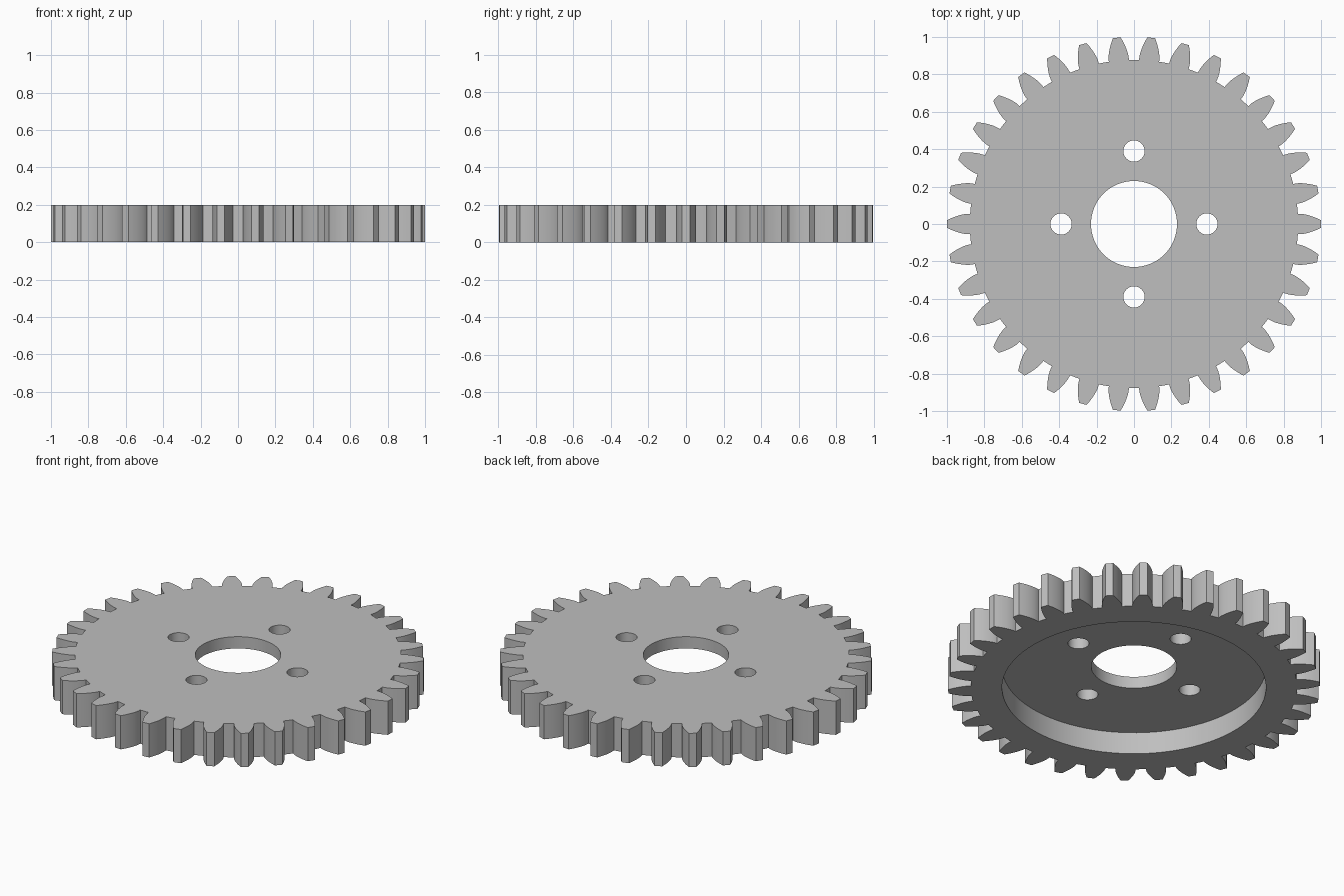
import bpy, bmesh, math

old = bpy.data.objects.get("Cube")
if old:
    bpy.data.objects.remove(old, do_unlink=True)

# Overall dimensions
TEETH = 34
THICKNESS = 0.2
TIP_R = 1.0
MODULE = 2 * TIP_R / (TEETH + 2)
PITCH_R = MODULE * TEETH / 2
ROOT_R = PITCH_R - 1.2 * MODULE
PRESSURE = math.radians(20)
BASE_R = PITCH_R * math.cos(PRESSURE)
FLANK_STEPS = 6

steel = bpy.data.materials.new("steel grey")
steel.use_nodes = True
grey = (0.52, 0.52, 0.52, 1)
steel.diffuse_color = grey
steel.node_tree.nodes["Principled BSDF"].inputs["Base Color"].default_value = grey


def involute(angle):
    return math.tan(angle) - angle


def half_angle(r):
    """Half the angular width of a tooth at radius r."""
    roll = math.acos(min(1, BASE_R / r))
    return math.pi / (2 * TEETH) + involute(PRESSURE) - involute(roll)


def gear_outline():
    """Involute tooth outline, one tooth centred on +x."""
    radii = [BASE_R + (TIP_R - BASE_R) * i / FLANK_STEPS for i in range(FLANK_STEPS + 1)]
    flank = [(ROOT_R, half_angle(BASE_R))] + [(r, half_angle(r)) for r in radii]
    tooth = [(r, -a) for r, a in flank] + [(TIP_R, 0)] + [(r, a) for r, a in reversed(flank)]
    tooth.append((ROOT_R, math.pi / TEETH))
    points = []
    for i in range(TEETH):
        turn = i * math.tau / TEETH
        points += [(r * math.cos(a + turn), r * math.sin(a + turn)) for r, a in tooth]
    return points


def circle(radius, steps, cx=0, cy=0):
    return [(cx + radius * math.cos(i * math.tau / steps),
             cy + radius * math.sin(i * math.tau / steps)) for i in range(steps)]


def prism(name, outline, z0, z1):
    """Extrude a flat outline from z0 up to z1."""
    bm = bmesh.new()
    face = bm.faces.new([bm.verts.new((x, y, z0)) for x, y in outline])
    result = bmesh.ops.extrude_face_region(bm, geom=[face])
    top = [v for v in result["geom"] if isinstance(v, bmesh.types.BMVert)]
    bmesh.ops.translate(bm, verts=top, vec=(0, 0, z1 - z0))
    bmesh.ops.recalc_face_normals(bm, faces=bm.faces)
    mesh = bpy.data.meshes.new(name)
    bm.to_mesh(mesh)
    bm.free()
    mesh.materials.append(steel)
    obj = bpy.data.objects.new(name, mesh)
    bpy.context.collection.objects.link(obj)
    return obj


def cut(target, cutter):
    """Subtract the cutter from the target and discard it."""
    cutter.hide_render = True
    mod = target.modifiers.new("cut", 'BOOLEAN')
    mod.operation = 'DIFFERENCE'
    mod.solver = 'EXACT'
    mod.object = cutter
    bpy.context.view_layer.objects.active = target
    bpy.ops.object.modifier_apply(modifier=mod.name)
    bpy.data.objects.remove(cutter, do_unlink=True)


# Toothed wheel
gear = prism("gear_wheel", gear_outline(), 0, THICKNESS)

# Shallow round recess in the underside
cut(gear, prism("recess_cutter", circle(0.71, 96), -0.1, 0.13))

# Central bore
cut(gear, prism("bore_cutter", circle(0.23, 64), -0.1, 0.3))

# Four bolt holes around the bore
for x, y in circle(0.39, 4):
    cut(gear, prism("bolt_hole_cutter", circle(0.057, 32, x, y), -0.1, 0.3))

# Smooth the curved walls, keep the rims and tooth corners crisp
bpy.ops.object.select_all(action='DESELECT')
gear.select_set(True)
bpy.context.view_layer.objects.active = gear
bpy.ops.object.shade_smooth_by_angle(angle=math.radians(20))
